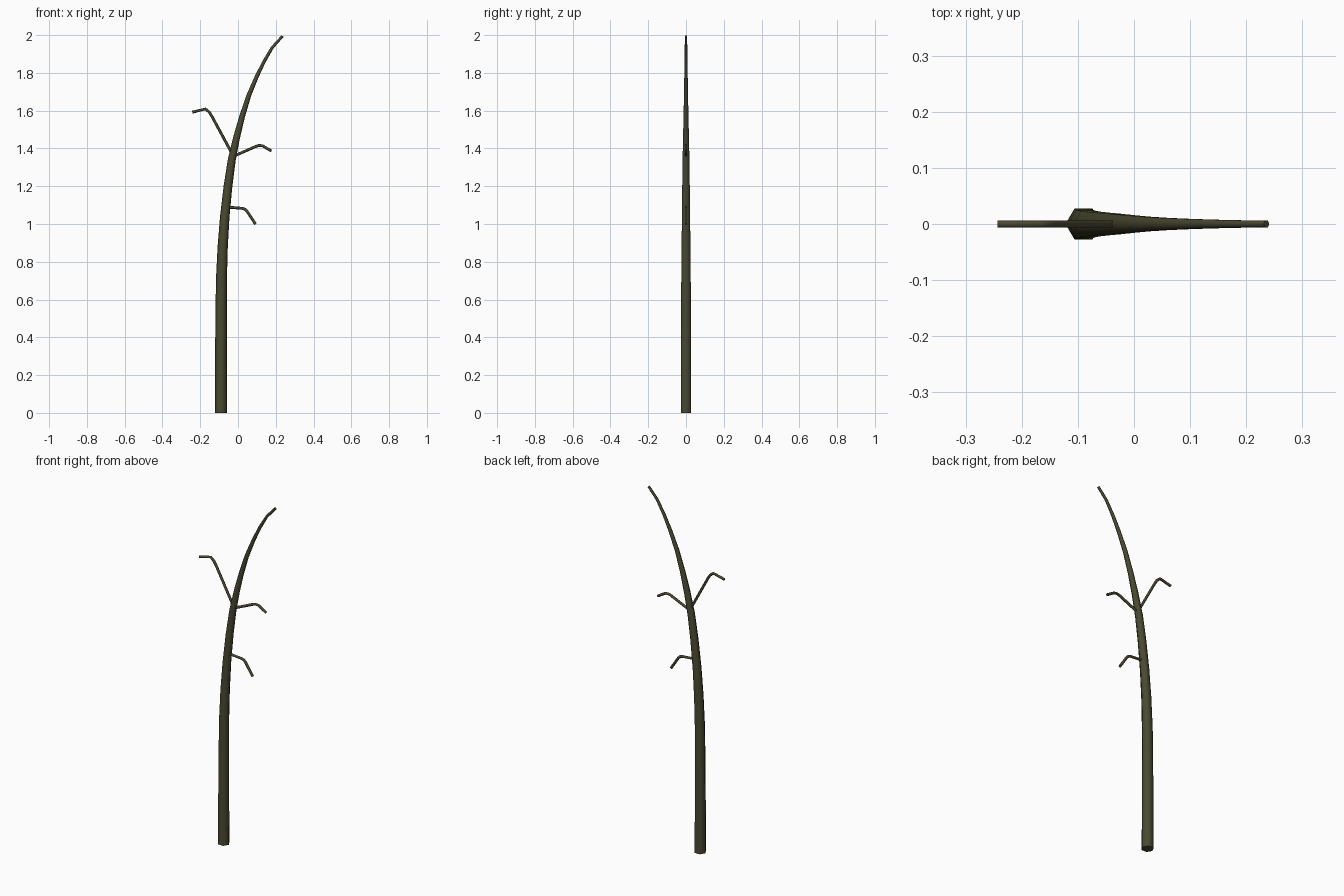
import bpy, bmesh, math
from mathutils import Vector

if "Cube" in bpy.data.objects:
    bpy.data.objects.remove(bpy.data.objects["Cube"])

bark = bpy.data.materials.new("dark olive bark")
bark.diffuse_color = (0.068, 0.066, 0.029, 1)
bark.use_nodes = True
bark.node_tree.nodes["Principled BSDF"].inputs["Base Color"].default_value = bark.diffuse_color


def tube(name, pts, sides=6):
    """Tapered tube along (x, z, radius) points lying in the xz plane."""
    bm = bmesh.new()
    path = [Vector((x, 0, z)) for x, z, r in pts]
    rings = []
    for i, p in enumerate(path):
        before = (p - path[i - 1]).normalized() if i else Vector()
        after = (path[i + 1] - p).normalized() if i < len(path) - 1 else Vector()
        t = (before + after).normalized()
        side = Vector((t.z, 0, -t.x))
        r = pts[i][2]
        ring = []
        for k in range(sides):
            a = 2 * math.pi * k / sides
            ring.append(bm.verts.new(p + side * r * math.cos(a) + Vector((0, r * math.sin(a), 0))))
        rings.append(ring)
    for a, b in zip(rings, rings[1:]):
        for k in range(sides):
            n = (k + 1) % sides
            bm.faces.new((a[k], a[n], b[n], b[k])).smooth = True
    caps = [bm.faces.new(rings[0]), bm.faces.new(rings[-1])]
    bmesh.ops.recalc_face_normals(bm, faces=bm.faces)
    # keep the end caps crisp
    for f in caps:
        for e in f.edges:
            e.smooth = False
    me = bpy.data.meshes.new(name)
    bm.to_mesh(me)
    bm.free()
    me.materials.append(bark)
    ob = bpy.data.objects.new(name, me)
    bpy.context.collection.objects.link(ob)
    return ob


# trunk: straight below, bending to the right above
tube("trunk", [
    (-0.090, 0.00, 0.032), (-0.090, 0.35, 0.031), (-0.088, 0.70, 0.029),
    (-0.081, 0.88, 0.027), (-0.070, 1.04, 0.025), (-0.053, 1.20, 0.023),
    (-0.033, 1.34, 0.021), (-0.007, 1.46, 0.018), (0.022, 1.57, 0.015),
    (0.057, 1.68, 0.0125), (0.099, 1.78, 0.0105), (0.138, 1.86, 0.009),
    (0.182, 1.935, 0.0078), (0.236, 1.995, 0.007)])

# side branches with bent ends
R = 0.0075
branches = {
    "upper_left_branch": [(-0.030, 1.37), (-0.137, 1.568), (-0.152, 1.592), (-0.172, 1.609), (-0.242, 1.592)],
    "upper_right_branch": [(-0.025, 1.358), (0.095, 1.411), (0.112, 1.416), (0.130, 1.414), (0.177, 1.386)],
    "lower_right_branch": [(-0.065, 1.090), (0.022, 1.083), (0.037, 1.078), (0.048, 1.067), (0.093, 0.999)],
}
for name, pts in branches.items():
    tube(name, [(x, z, R) for x, z in pts])
